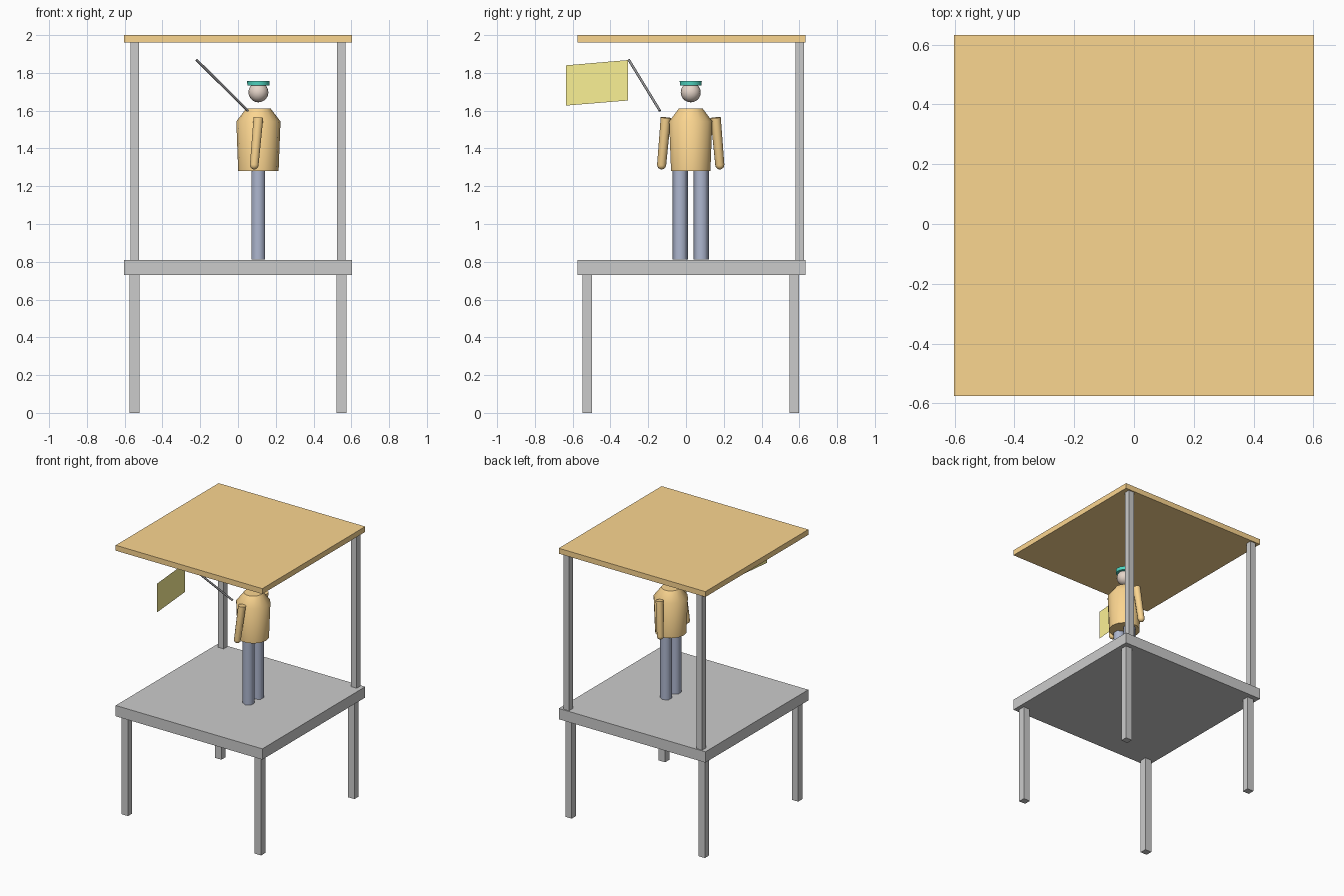
import bpy, bmesh
from math import sin, cos, pi, radians
from mathutils import Vector

if "Cube" in bpy.data.objects:
    bpy.data.objects.remove(bpy.data.objects["Cube"])

YC = 0.029            # centre line of the stand in y
FIG = (0.108, 0.025)  # where the figure stands


def material(name, rgb):
    m = bpy.data.materials.new(name)
    m.diffuse_color = (*rgb, 1)
    m.use_nodes = True
    m.node_tree.nodes["Principled BSDF"].inputs["Base Color"].default_value = m.diffuse_color
    return m


ORANGE = material("orange", (0.97, 0.67, 0.28))
BLUE = material("trouser blue", (0.42, 0.47, 0.62))
GREEN = material("cap green", (0.08, 0.68, 0.54))
SKIN = material("skin", (0.78, 0.66, 0.58))
YELLOW = material("flag yellow", (0.97, 0.88, 0.30))
DARK = material("dark pole", (0.27, 0.27, 0.28))


def finish(name, bm, mat=None, smooth=None):
    bmesh.ops.recalc_face_normals(bm, faces=bm.faces)
    me = bpy.data.meshes.new(name)
    bm.to_mesh(me)
    bm.free()
    ob = bpy.data.objects.new(name, me)
    bpy.context.collection.objects.link(ob)
    if mat:
        me.materials.append(mat)
    if smooth:
        bpy.ops.object.select_all(action='DESELECT')
        ob.select_set(True)
        bpy.context.view_layer.objects.active = ob
        bpy.ops.object.shade_smooth_by_angle(angle=radians(smooth))
    return ob


def box(name, x, y, z0, z1, w, d, mat=None):
    bm = bmesh.new()
    bmesh.ops.create_cube(bm, size=1)
    bmesh.ops.scale(bm, verts=bm.verts, vec=(w, d, z1 - z0))
    bmesh.ops.translate(bm, verts=bm.verts, vec=(x, y, (z0 + z1) / 2))
    return finish(name, bm, mat)


def lathe(name, start, end, rings, sides, mat, smooth=65, phase=0):
    """Stack of (radius, distance) rings running from start towards end."""
    start, axis = Vector(start), Vector(end) - Vector(start)
    rot = Vector((0, 0, 1)).rotation_difference(axis)
    bm = bmesh.new()
    loops = []
    for r, t in rings:
        angles = [phase + 2 * pi * i / sides for i in range(sides)]
        loops.append([bm.verts.new(start + rot @ Vector((r * cos(a), r * sin(a), t))) for a in angles])
    for a, b in zip(loops, loops[1:]):
        for i in range(sides):
            j = (i + 1) % sides
            bm.faces.new((a[i], a[j], b[j], b[i]))
    bm.faces.new(loops[0])
    bm.faces.new(loops[-1])
    return finish(name, bm, mat, smooth)


# Stand: deck, roof, four legs and two rear posts
box("platform", 0, YC, 0.73, 0.81, 1.205, 1.208)
box("roof", 0, YC, 1.96, 2.0, 1.205, 1.208, ORANGE)
for sx, side in ((-1, "left"), (1, "right")):
    for sy, end in ((-1, "front"), (1, "rear")):
        box(f"{end}_{side}_leg", sx * 0.547, 0.025 + sy * 0.548, 0, 0.73, 0.053, 0.05)
    box(f"{side}_roof_post", sx * 0.547, 0.602, 0.81, 1.96, 0.045, 0.044)

# Figure: legs and arms
fx, fy = FIG
for s, side in ((-1, "front"), (1, "rear")):
    y = fy + s * 0.0555
    lathe(f"{side}_trouser_leg", (fx, y, 0.812), (fx, y, 1.3), [(0.041, 0), (0.041, 0.488)],
          6, BLUE, phase=pi / 2)
    top = Vector((fx, fy + s * 0.132, 1.563))
    hand = Vector((fx - 0.022, fy + s * 0.154, 1.313))
    length = (hand - top).length
    tip = [(0.024 * cos(a), length + 0.024 * sin(a)) for a in (0, 0.4, 0.8, 1.2, 1.5)]
    lathe(f"{side}_arm", top, hand, [(0.027, 0)] + tip, 10, ORANGE)

# Coat, head and cap
lathe("coat", (fx, fy, 1.281), (fx, fy, 2), [(0.107, 0), (0.117, 0.262), (0.064, 0.331)], 14, ORANGE, 40)
bm = bmesh.new()
bmesh.ops.create_uvsphere(bm, u_segments=16, v_segments=10, radius=0.053)
bmesh.ops.translate(bm, verts=bm.verts, vec=(fx, fy, 1.697))
finish("head", bm, SKIN, 60)
lathe("cap", (fx, fy, 1.732), (fx, fy, 2), [(0.058, 0), (0.06, 0.025)], 14, GREEN, 40)

# Pole and flag
tip = (-0.22, -0.303, 1.869)
grip = (0.053, -0.138, 1.599)
pole_len = (Vector(tip) - Vector(grip)).length
lathe("flag_pole", grip, tip, [(0.007, 0), (0.007, pole_len)], 6, DARK)
bm = bmesh.new()
corners = ((-0.306, 1.868), (-0.634, 1.84), (-0.634, 1.627), (-0.306, 1.654))
bm.faces.new([bm.verts.new((-0.22, y, z)) for y, z in corners])
finish("flag", bm, YELLOW)
